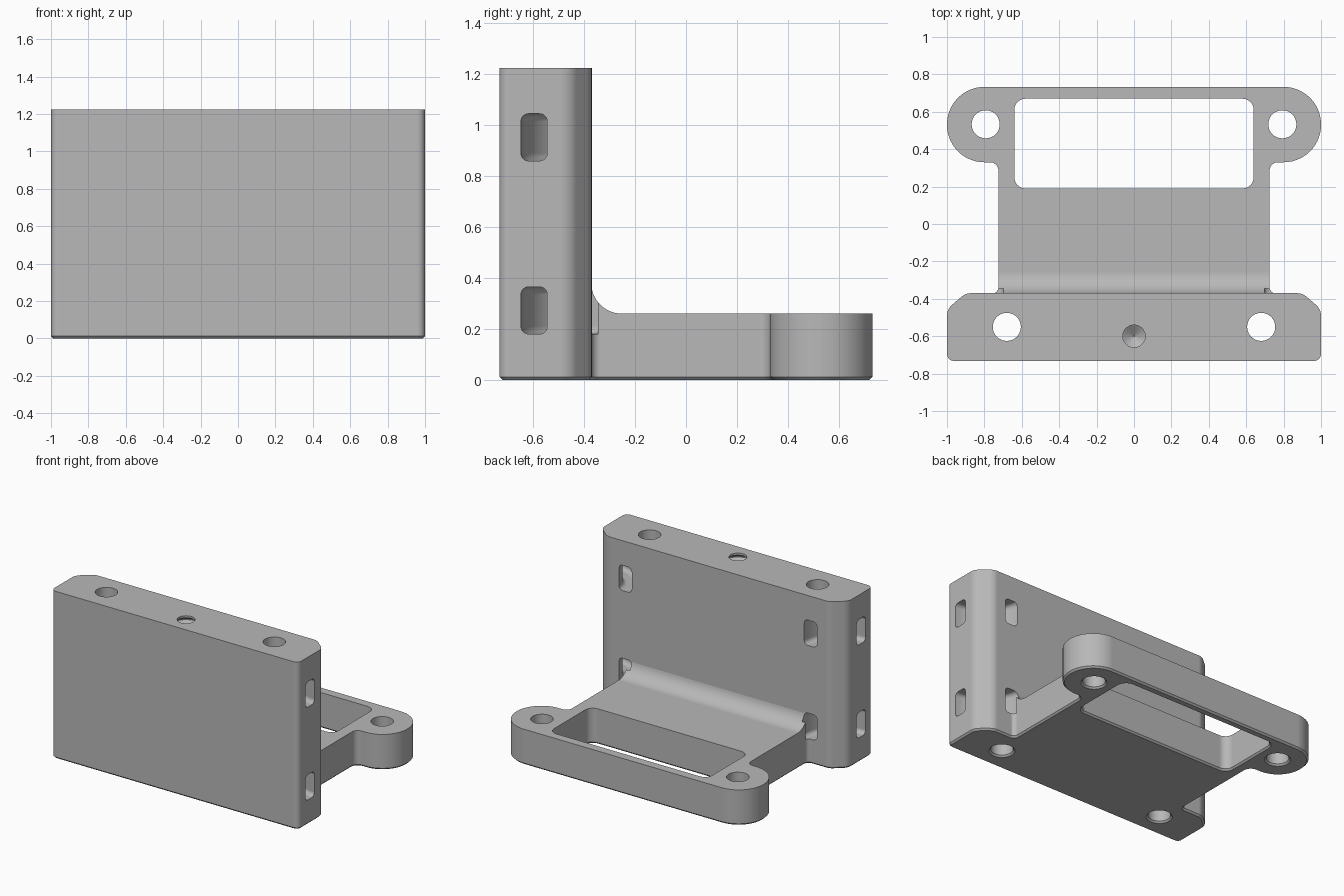
import bpy, bmesh, math
from mathutils import Vector

cube = bpy.data.objects.get("Cube")
if cube:
    bpy.data.objects.remove(cube, do_unlink=True)

grey = bpy.data.materials.new("plain grey")
grey.use_nodes = True
grey.diffuse_color = (0.48, 0.48, 0.48, 1)
grey.node_tree.nodes["Principled BSDF"].inputs["Base Color"].default_value = (0.48, 0.48, 0.48, 1)

CHAMFER = 0.012
TOP = 1.225
HALF_Y = 0.733
BACK = -0.37


def rounded(corners, steps=8):
    """Turn (x, y, radius) corners into a polygon with arcs."""
    points = []
    for i, (x, y, r) in enumerate(corners):
        p = Vector((x, y))
        if r == 0:
            points.append(p)
            continue
        a = (Vector(corners[i - 1][:2]) - p).normalized()
        b = (Vector(corners[(i + 1) % len(corners)][:2]) - p).normalized()
        half = a.angle(b) / 2
        centre = p + (a + b).normalized() * r / math.sin(half)
        start = p + a * r / math.tan(half) - centre
        end = p + b * r / math.tan(half) - centre
        sweep = start.angle_signed(end)
        for k in range(steps + 1):
            t = -sweep * k / steps
            c, s = math.cos(t), math.sin(t)
            points.append(centre + Vector((c * start.x - s * start.y, s * start.x + c * start.y)))
    return points


def rectangle(x0, x1, y0, y1, r):
    return rounded([(x0, y0, r), (x1, y0, r), (x1, y1, r), (x0, y1, r)])


def circle(x, y, r, n=40):
    return [Vector((x + r * math.cos(math.tau * i / n), y + r * math.sin(math.tau * i / n))) for i in range(n)]


def grown(outline, d):
    """Offset a counter-clockwise outline outward by d."""
    result = []
    for i, p in enumerate(outline):
        u = (p - outline[i - 1]).normalized()
        v = (outline[(i + 1) % len(outline)] - p).normalized()
        n = Vector((u.y + v.y, -u.x - v.x)).normalized()
        result.append(p + n * d / max(0.3, n.dot(Vector((u.y, -u.x)))))
    return result


def skin(name, rings):
    """Solid through a list of rings of 3D points."""
    bm = bmesh.new()
    loops = [[bm.verts.new(p) for p in ring] for ring in rings]
    n = len(loops[0])
    for a, b in zip(loops, loops[1:]):
        for i in range(n):
            j = (i + 1) % n
            bm.faces.new((a[i], a[j], b[j], b[i]))
    bm.faces.new(loops[0][::-1])
    bm.faces.new(loops[-1])
    bmesh.ops.recalc_face_normals(bm, faces=bm.faces)
    mesh = bpy.data.meshes.new(name)
    bm.to_mesh(mesh)
    bm.free()
    mesh.materials.append(grey)
    obj = bpy.data.objects.new(name, mesh)
    bpy.context.collection.objects.link(obj)
    return obj


def loft(name, outline, layers):
    """Stack an outline at (height, outward offset) layers."""
    return skin(name, [[(p.x, p.y, z) for p in grown(outline, d)] for z, d in layers])


def combine(target, tool, operation):
    mod = target.modifiers.new("combine", "BOOLEAN")
    mod.operation, mod.solver, mod.object = operation, "EXACT", tool
    with bpy.context.temp_override(object=target, active_object=target):
        bpy.ops.object.modifier_apply(modifier=mod.name)
    bpy.data.objects.remove(tool, do_unlink=True)


def mirrored(half):
    """Complete a right-hand list of corners across x = 0."""
    return half + [(-x, y, r) for x, y, r in reversed(half)]


# Upright block with rounded front edges and bevelled back edges
block = mirrored([(1, -HALF_Y, 0.04), (1, -0.455, 0.08), (0.9, BACK, 0.08)])
bracket = loft("bracket", rounded(block), [(0, -CHAMFER), (CHAMFER, 0), (TOP, 0)])

# Foot plate with round ears, shaped by a side profile with a fillet
foot = mirrored([(0.8, -0.5, 0), (0.8, BACK - 0.002, 0), (0.725, BACK - 0.002, 0.035),
                 (0.725, 0.33, 0.045), (1, 0.33, 0.2), (1, HALF_Y, 0.2)])
plate = loft("foot_plate", rounded(foot, 14), [(0, -CHAMFER), (CHAMFER, 0), (0.42, 0)])
side = rounded([(-0.6, -0.1, 0), (0.8, -0.1, 0), (0.8, 0.26, 0),
                (BACK - 0.002, 0.26, 0.12), (BACK - 0.002, 0.5, 0), (-0.6, 0.5, 0)], 14)
combine(plate, skin("side_profile", [[(x, p.x, p.y) for p in side] for x in (-1.2, 1.2)]), "INTERSECT")
combine(bracket, plate, "UNION")

# Window and through holes, flared at the underside
flare = [(-0.05, 0.05 + CHAMFER), (CHAMFER, 0), (1.4, 0)]
openings = [rectangle(-0.64, 0.64, 0.19, 0.67, 0.06)]
for s in (-1, 1):
    openings += [circle(s * 0.793, 0.533, 0.075), circle(s * 0.68, -0.55, 0.075)]
for outline in openings:
    combine(bracket, loft("opening_cutter", outline, flare), "DIFFERENCE")

# Curved strap slots from the sides to the back
for s in (-1, 1):
    for z in (0.18, 0.86):
        section = rectangle(0.2, 0.303, z, z + 0.185, 0.03)
        rings = []
        for k in range(17):
            a = math.pi * (1 + k / 32)
            rings.append([(s * (1 + p.x * math.cos(a)), -0.345 + p.x * math.sin(a), p.y) for p in section])
        rings.append([(x + s * 0.1, y, h) for x, y, h in rings[-1]])
        combine(bracket, skin("slot_cutter", rings), "DIFFERENCE")

# Blind threaded hole in the top
layers = [(1.3, 0), (1.21, 0)]
for i in range(10):
    z = 1.2 - 0.04 * i
    layers += [(z - 0.016, 0.04), (z - 0.022, 0.04), (z - 0.036, 0)]
layers += [(0.78, 0), (0.74, -0.055)]
combine(bracket, loft("thread_cutter", circle(0, -0.6, 0.06, 28), layers), "DIFFERENCE")

# Smooth shading with crisp edges
bpy.ops.object.select_all(action="DESELECT")
bracket.select_set(True)
bpy.context.view_layer.objects.active = bracket
bpy.ops.object.shade_smooth_by_angle(angle=math.radians(30))
weighted = bracket.modifiers.new("flat_face_normals", "WEIGHTED_NORMAL")
weighted.keep_sharp = True
